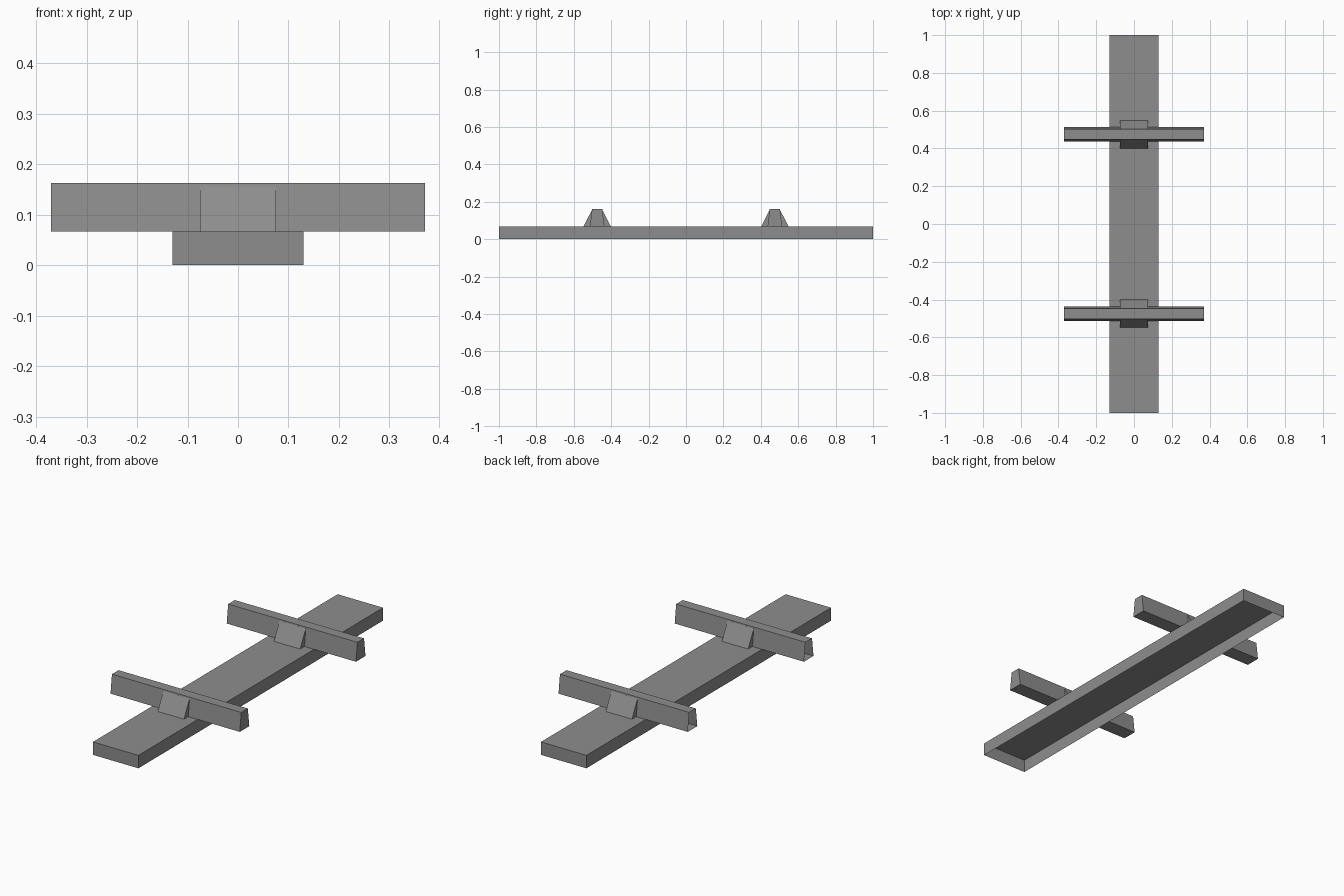
import bpy
import bmesh

cube = bpy.data.objects.get("Cube")
if cube:
    bpy.data.objects.remove(cube, do_unlink=True)

grey = bpy.data.materials.new("plain_grey")
grey.use_nodes = True
colour = (0.27, 0.27, 0.27, 1)
grey.diffuse_color = colour
grey.node_tree.nodes["Principled BSDF"].inputs["Base Color"].default_value = colour

DECK_TOP = 0.067


def tapered_box(name, half_x, y, low_half, high_half, z0, z1, open_sides=()):
    """Box whose y width changes from bottom to top; listed sides are left open."""
    bm = bmesh.new()
    bmesh.ops.create_cube(bm, size=2)
    bm.normal_update()
    directions = {"bottom": (0, 0, -1), "right": (-1, 0, 0)}
    doomed = [f for f in bm.faces for side in open_sides
              if f.normal.dot(directions[side]) > 0.9]
    for v in bm.verts:
        top = v.co.z > 0
        v.co.x *= half_x
        v.co.y = y + v.co.y * (high_half if top else low_half)
        v.co.z = z1 if top else z0
    if doomed:
        bmesh.ops.delete(bm, geom=doomed, context='FACES')
    mesh = bpy.data.meshes.new(name)
    bm.to_mesh(mesh)
    bm.free()
    mesh.materials.append(grey)
    obj = bpy.data.objects.new(name, mesh)
    bpy.context.collection.objects.link(obj)
    return obj


# Long deck: thin shell, open underneath
tapered_box("deck", 0.13, 0, 1, 1, 0, DECK_TOP, ("bottom",))

# Cross beams with a wedge-shaped mount in the middle
for label, y in (("front", -0.475), ("back", 0.475)):
    tapered_box(label + "_beam", 0.37, y, 0.039, 0.027, DECK_TOP, 0.163, ("right",))
    tapered_box(label + "_mount", 0.075, y, 0.074, 0.028, DECK_TOP, 0.156, ("bottom",))
